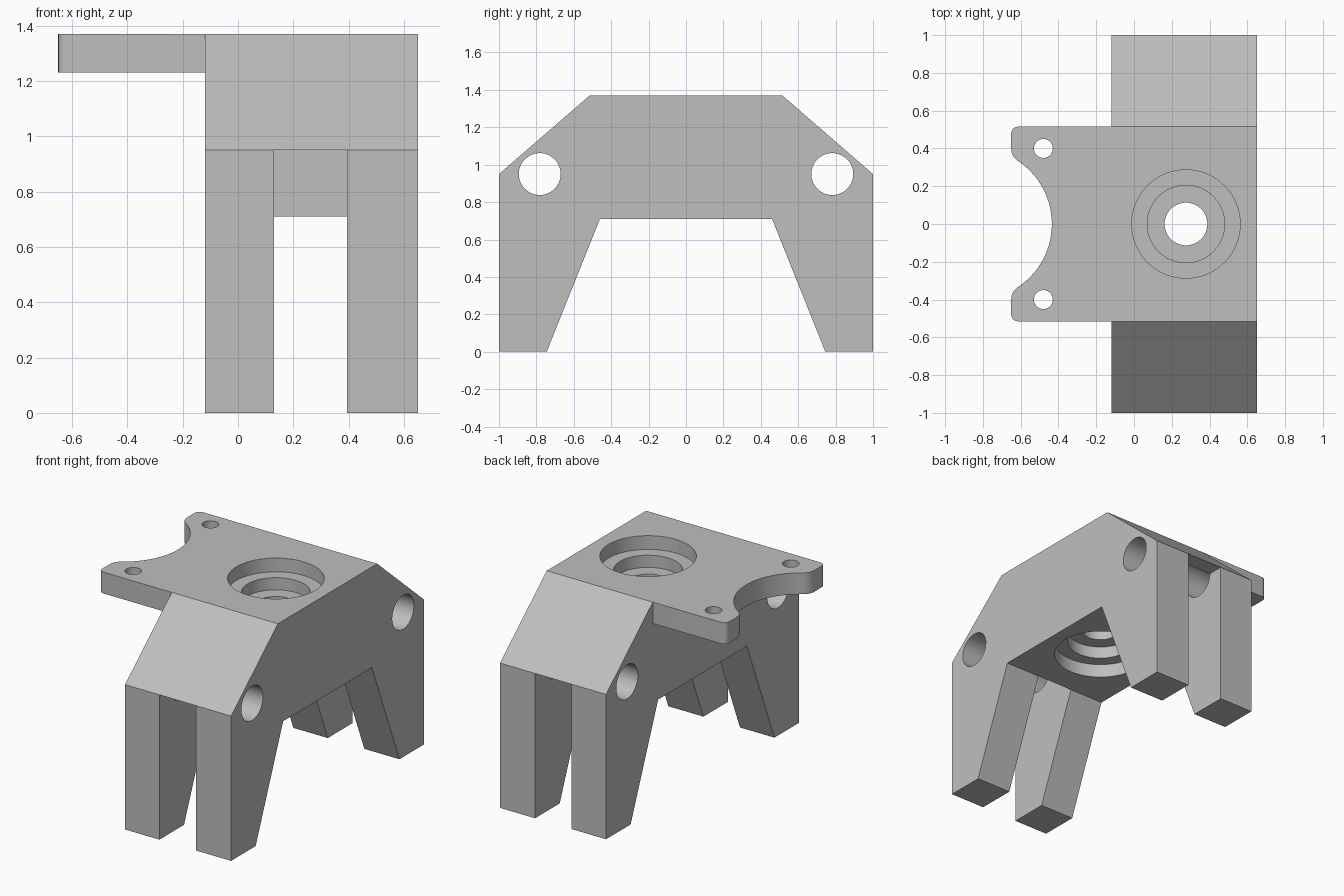
import bpy
import bmesh
from math import cos, sin, radians, pi
from mathutils import Vector

default = bpy.data.objects.get("Cube")
if default:
    bpy.data.objects.remove(default, do_unlink=True)

grey = bpy.data.materials.new("plain grey")
grey.use_nodes = True
colour = (0.52, 0.52, 0.52, 1)
grey.diffuse_color = colour
grey.node_tree.nodes["Principled BSDF"].inputs["Base Color"].default_value = colour


def prism(name, points, offset):
    """Extrude a closed outline of 3D points along an offset."""
    bm = bmesh.new()
    face = bm.faces.new([bm.verts.new(p) for p in points])
    new = bmesh.ops.extrude_face_region(bm, geom=[face])["geom"]
    moved = [v for v in new if isinstance(v, bmesh.types.BMVert)]
    bmesh.ops.translate(bm, verts=moved, vec=Vector(offset))
    bmesh.ops.recalc_face_normals(bm, faces=bm.faces)
    mesh = bpy.data.meshes.new(name)
    bm.to_mesh(mesh)
    bm.free()
    mesh.materials.append(grey)
    obj = bpy.data.objects.new(name, mesh)
    bpy.context.collection.objects.link(obj)
    return obj


def arc(cx, cy, r, start, end, steps):
    angles = [radians(start + (end - start) * i / steps) for i in range(steps + 1)]
    return [(cx + r * cos(a), cy + r * sin(a)) for a in angles]


def circle(r, cx, cy):
    return arc(cx, cy, r, 0, 360, 64)[:-1]


def upright(name, outline, z0, z1):
    return prism(name, [(x, y, z0) for x, y in outline], (0, 0, z1 - z0))


def sideways(name, outline, x0, x1):
    return prism(name, [(x0, y, z) for y, z in outline], (x1 - x0, 0, 0))


def combine(target, tool, operation):
    mod = target.modifiers.new(tool.name, "BOOLEAN")
    mod.operation = operation
    mod.solver = "EXACT"
    mod.object = tool
    bpy.context.view_layer.objects.active = target
    bpy.ops.object.modifier_apply(modifier=mod.name)
    bpy.data.objects.remove(tool, do_unlink=True)


BACK, FRONT = -0.12, 0.65      # ends of the body along x
TOP, SHOULDER, BELLY = 1.37, 0.95, 0.71

# Arched body with four legs
half = [(0.515, TOP), (1, SHOULDER), (1, 0), (0.745, 0), (0.46, BELLY)]
body = sideways("bracket_body", half + [(-y, z) for y, z in reversed(half)], BACK, FRONT)

# Slots between the legs, and pin holes through the shoulders
for side in (1, -1):
    slot = [(side * y, z) for y, z in
            ((0.46, -0.1), (1.1, -0.1), (1.1, SHOULDER), (0.46, SHOULDER))]
    combine(body, sideways("slot_cutter", slot, 0.13, 0.395), "DIFFERENCE")
    combine(body, sideways("pin_cutter", circle(0.112, side * 0.782, SHOULDER),
                           BACK - 0.1, FRONT + 0.1), "DIFFERENCE")

# Stepped bore, mirrored at top and bottom
bore = (0.275, 0)
combine(body, upright("bore_cutter", circle(0.113, *bore), 0.5, 1.6), "DIFFERENCE")
for radius, depth in ((0.205, 0.17), (0.287, 0.09)):
    combine(body, upright("top_step", circle(radius, *bore), TOP - depth, 1.6), "DIFFERENCE")
    combine(body, upright("bottom_step", circle(radius, *bore), 0.5, BELLY + depth), "DIFFERENCE")

# Mounting plate with a concave end and rounded horns
edge = [(BACK, 0.515)]
edge += arc(-0.615, 0.48, 0.035, 90, 180, 6)
edge += arc(-0.57, 0.40, 0.08, 180, 236.5, 8)
edge += arc(-0.835, 0, 0.40, 56.5, 0, 20)
outline = edge + [(x, -y) for x, y in reversed(edge[:-1])]
plate = upright("mounting_plate", outline, 1.23, TOP)
for side in (1, -1):
    combine(plate, upright("screw_cutter", circle(0.05, -0.48, side * 0.40), 1, 1.6), "DIFFERENCE")
combine(body, plate, "UNION")

# Smooth the round walls, keep the corners crisp
bpy.ops.object.select_all(action="DESELECT")
body.select_set(True)
bpy.context.view_layer.objects.active = body
bpy.ops.object.shade_smooth_by_angle(angle=pi / 6)
